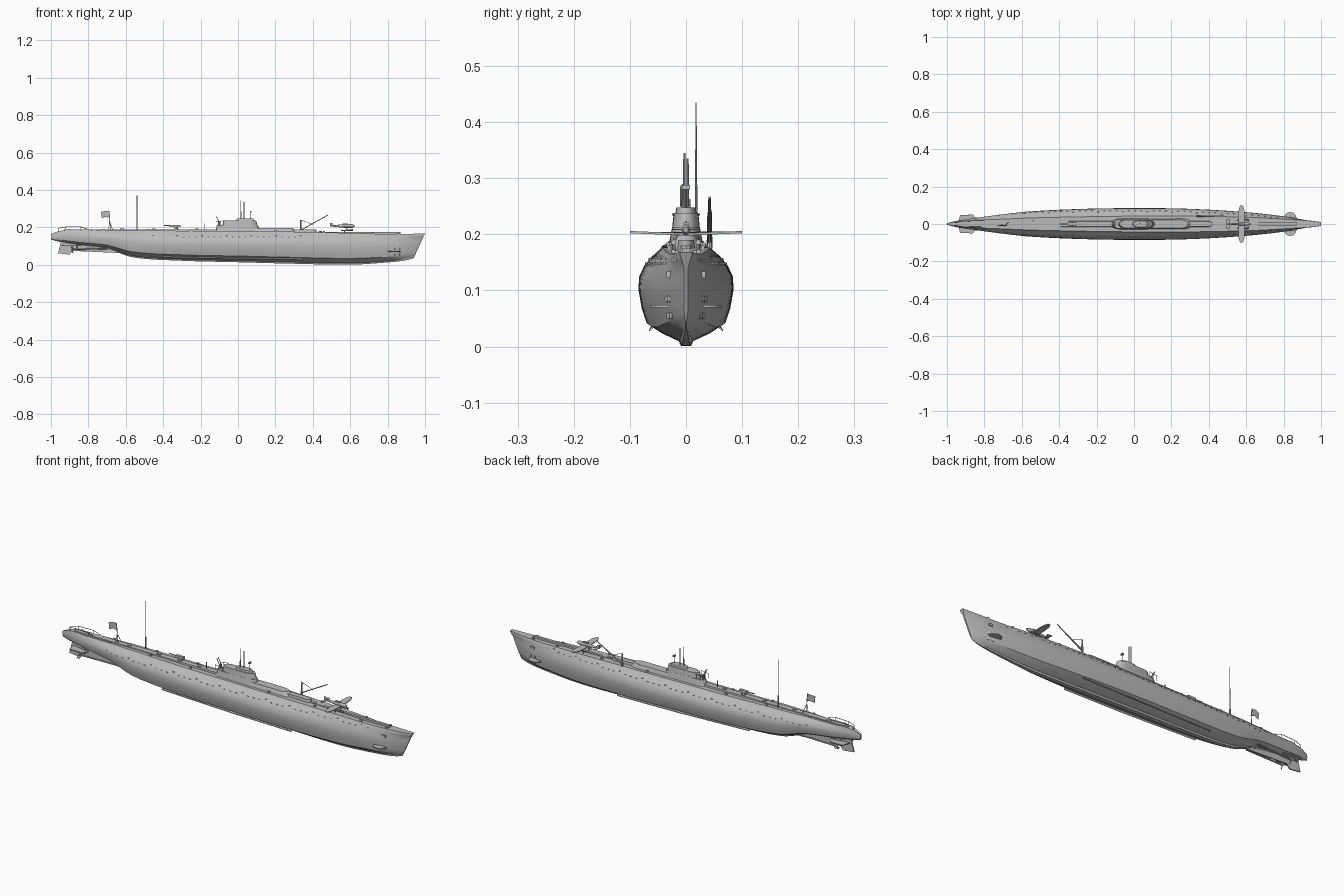
import bpy, bmesh, math
from mathutils import Vector

cube = bpy.data.objects.get("Cube")
if cube:
    bpy.data.objects.remove(cube, do_unlink=True)

grey = bpy.data.materials.new("hull grey")
grey.use_nodes = True
grey.diffuse_color = (0.5, 0.5, 0.5, 1)
grey.node_tree.nodes["Principled BSDF"].inputs["Base Color"].default_value = (0.5, 0.5, 0.5, 1)


def finish(name, bm, smooth=35):
    bmesh.ops.recalc_face_normals(bm, faces=bm.faces[:])
    mesh = bpy.data.meshes.new(name)
    bm.to_mesh(mesh)
    bm.free()
    mesh.materials.append(grey)
    ob = bpy.data.objects.new(name, mesh)
    bpy.context.collection.objects.link(ob)
    if smooth:
        bpy.ops.object.select_all(action="DESELECT")
        bpy.context.view_layer.objects.active = ob
        ob.select_set(True)
        bpy.ops.object.shade_smooth_by_angle(angle=math.radians(smooth))
    return ob


def loft(name, rings, smooth=35):
    bm = bmesh.new()
    rows = [[bm.verts.new(p) for p in ring] for ring in rings]
    n = len(rows[0])
    for a, b in zip(rows, rows[1:]):
        for i in range(n):
            j = (i + 1) % n
            bm.faces.new((a[i], a[j], b[j], b[i]))
    bm.faces.new(rows[0])
    bm.faces.new(rows[-1])
    return finish(name, bm, smooth)


def rod(name, a, b, r, r2=None, sides=8):
    a, b = Vector(a), Vector(b)
    q = (b - a).to_track_quat("Z", "Y")
    rings = []
    for p, rad in ((a, r), (b, r if r2 is None else r2)):
        rings.append([p + q @ Vector((rad * math.cos(math.tau * i / sides),
                                      rad * math.sin(math.tau * i / sides), 0)) for i in range(sides)])
    return loft(name, rings)


def box(name, centre, size):
    bm = bmesh.new()
    bmesh.ops.create_cube(bm, size=1)
    for v in bm.verts:
        v.co = Vector([c * s for c, s in zip(v.co, size)]) + Vector(centre)
    return finish(name, bm, 0)


def plate(name, outline, thick):
    """Thin slab: outline pushed along a thickness vector, centred."""
    t = Vector(thick) / 2
    return loft(name, [[Vector(p) - t for p in outline], [Vector(p) + t for p in outline]], 0)


def capsule(name, x0, x1, w0, w1, z0, z1, inset=0.0, y=0):
    """Upright house with rounded ends, narrowing upward."""
    def ring(z, k):
        w = w0 + (w1 - w0) * k
        pts = []
        for i in range(24):
            a = math.tau * i / 24
            cx = x1 - inset * k - 2 * w if math.cos(a) > 0 else x0 + inset * k + 2 * w
            pts.append((cx + 2 * w * math.cos(a), y + w * math.sin(a), z))
        return pts
    return loft(name, [ring(z0, 0), ring(z1, 1)])


# Hull stations: x, keel height, deck height, half beam, half deck
STATIONS = [
    (-1.0, .135, .165, .004, .003), (-.95, .122, .182, .017, .012), (-.85, .105, .184, .032, .020),
    (-.7, .085, .186, .052, .026), (-.56, .040, .186, .067, .032), (-.3, .022, .182, .080, .038),
    (0, .014, .180, .085, .042), (.3, .006, .177, .081, .042), (.6, .001, .170, .063, .036),
    (.8, .013, .164, .041, .026), (.9, .024, .166, .021, .018), (.94, .036, .169, .004, .010),
]


def station(x):
    for i in range(len(STATIONS) - 1):
        b, c = STATIONS[i], STATIONS[i + 1]
        if x <= c[0]:
            break
    a, d = STATIONS[max(i - 1, 0)], STATIONS[min(i + 2, len(STATIONS) - 1)]
    h = c[0] - b[0]
    t = (x - b[0]) / h
    out = []
    for k in range(1, 5):
        m0 = (c[k] - a[k]) / (c[0] - a[0]) * h
        m1 = (d[k] - b[k]) / (d[0] - b[0]) * h
        out.append((2*t**3 - 3*t*t + 1) * b[k] + (t**3 - 2*t*t + t) * m0
                   + (3*t*t - 2*t**3) * c[k] + (t**3 - t*t) * m1)
    return out


# Half section: share of beam (or deck), share of height
SHAPE = [(.13, 0), (.18, .05), (.6, .13), (.84, .20), (.93, .34), (1, .54), (.98, .67), (.88, .78)]


def half_section(x):
    zk, zd, w, d = station(x)
    pts = [(w * f, zk + (zd - zk) * h) for f, h in SHAPE]
    pts += [((w * .88 + d * 1.15) / 2 if w > d else d * .7, zk + (zd - zk) * .88), (d * 1.1, zk + (zd - zk) * .96), (d, zd)]
    return pts


def rake(x, z):
    return x + max(0, (x - .8) / .14) ** 2 * .06 * (z - .036) / .133


def side(x, z):
    pts = half_section(x)
    for (w0, z0), (w1, z1) in zip(pts, pts[1:]):
        if z0 <= z <= z1:
            return w0 + (w1 - w0) * (z - z0) / (z1 - z0)
    return pts[-1][0]


rings = []
for i in range(65):
    x = -1 + 1.94 * i / 64
    half = half_section(x)
    full = half + [(-w, z) for w, z in reversed(half)]
    rings.append([(rake(x, z), w, z) for w, z in full])
loft("hull", rings, 28)

# Deck casing and hangar
capsule("deck_walkway", -.93, .42, .016, .014, .175, .190)
capsule("hangar", -.14, .32, .030, .022, .172, .198, .03)
box("aircraft_catapult", (.62, 0, .171), (.50, .014, .010))

# Conning tower
capsule("tower_base", -.12, .115, .030, .025, .185, .212, .008)
capsule("tower_bridge", -.085, .105, .025, .022, .208, .238, .008)
capsule("bridge_screen", -.01, .085, .019, .017, .236, .248, .004)
for s in (-1, 1):
    rod("platform_rail", (-.118, s * .02, .232), (-.07, s * .024, .236), .0012)
    for k in range(3):
        rod("platform_stanchion", (-.115 + k * .02, s * .02, .208), (-.115 + k * .02, s * .02, .234), .0012)
    rod("tower_gun_barrel", (-.10, s * .006, .228), (-.118, s * .006, .262), .0016)
rod("tower_gun_mount", (-.10, 0, .208), (-.10, 0, .232), .006)
for x, y, top in ((.015, -.003, .345), (.032, .003, .335)):
    rod("periscope", (x, y, .24), (x, y, top), .0028, .0018)
rod("sight_post", (.068, 0, .245), (.068, 0, .284), .0014)
box("sight_head", (.068, 0, .284), (.010, .014, .008))

# Masts and ensign
rod("radio_mast_foot", (-.54, .018, .18), (-.54, .018, .22), .004)
rod("radio_mast", (-.54, .018, .20), (-.54, .018, .435), .0028, .0008)
rod("aft_post", (-.18, 0, .185), (-.18, 0, .222), .0015)
for dx in (-.012, .012):
    rod("flag_leg", (-.68 + dx, dx, .18), (-.687, -.006, .235), .0013)
rod("flag_pole", (-.68, -.006, .18), (-.692, -.006, .29), .0015)
plate("flag", [(-.683, -.008, .25), (-.705, -.004, .257), (-.728, -.010, .25),
               (-.732, -.010, .283), (-.708, -.004, .289), (-.688, -.008, .288)], (0, .002, 0))

# Deck gun
rod("gun_pedestal", (-.33, 0, .18), (-.33, 0, .206), .012, .009)
box("gun_breech", (-.33, 0, .208), (.045, .014, .012))
rod("gun_barrel", (-.35, 0, .208), (-.395, 0, .211), .0035, .002)

# Aircraft crane
foot, head = Vector((.335, .042, .175)), Vector((.48, .042, .266))
rod("crane_post", foot, (.335, .042, .24), .005, .004)
for dy in (-.003, .003):
    rod("crane_jib", foot + Vector((0, dy, .01)), head, .0022)
rod("crane_stay", (.335, .042, .24), (.40, .042, .217), .0012)

# Floatplane, nose toward the bow
body = []
for x, r in ((.495, .002), (.53, .006), (.575, .010), (.61, .010), (.622, .005)):
    body.append([(x, r * .8 * math.cos(math.tau * i / 12), .208 + r * math.sin(math.tau * i / 12)) for i in range(12)])
loft("plane_fuselage", body)
wing = []
for k in range(-6, 7):
    c = .017 * (1 - abs(k / 6) ** 6 * .6)
    wing.append((.575 + c, k / 60))
outline = [(x, y, .200 + abs(y) * .04) for x, y in wing] + \
          [(1.15 - x, y, .200 + abs(y) * .04) for x, y in reversed(wing)]
plate("plane_wing", outline, (0, 0, .004))
plate("tailplane", [(.495, -.026, .209), (.512, -.024, .209), (.512, .024, .209), (.495, .026, .209)], (0, 0, .002))
plate("tail_fin", [(.492, 0, .208), (.515, 0, .208), (.503, 0, .225), (.493, 0, .225)], (0, .002, 0))
for s in (-1, 1):
    rod("plane_float", (.55, s * .022, .184), (.615, s * .022, .186), .002, .005)
    rod("float_strut", (.585, s * .022, .186), (.58, s * .012, .203), .0015)
    rod("catapult_support", (.57, s * .022, .165), (.57, s * .022, .184), .003)
canopy = box("plane_canopy", (.573, 0, .217), (.030, .009, .008))

# Stern and bow diving planes, propellers, anchors, bilge keels
for s in (-1, 1):
    plate("stern_plane", [(-.94, s * .005, .105), (-.93, s * .048, .105), (-.86, s * .050, .105), (-.84, s * .02, .105)], (0, 0, .005))
    rod("shaft", (-.68, s * .034, .088), (-.885, s * .030, .083), .004)
    rod("shaft_strut", (-.86, s * .030, .083), (-.86, s * .012, .115), .003)
    for k in range(3):
        a = math.tau * k / 3
        u, v = math.cos(a), math.sin(a)
        pts = [(-.885 + f * .006, s * .030 + r * u - f * .006 * v, .083 + r * v + f * .006 * u)
               for r, f in ((.002, -.4), (.018, -1), (.020, .6), (.002, .4))]
        plate("propeller_blade", pts, (.002, 0, 0))
    arc = [(.835 + .034 * math.cos(math.pi * k / 8), s * (.03 + .034 * math.sin(math.pi * k / 8)), .072) for k in range(9)]
    plate("bow_plane", arc, (0, 0, .005))
    y = side(.85, .12)
    box("anchor", (.855, s * y, .128), (.02, .008, .012))
    for x in (.84, .865):
        for z in (.055, .085):
            rod("torpedo_door", (x, s * (side(x, z) - .005), z), (x + .004, s * (side(x, z) + .002), z), .006)
    strip = [(x, s * (side(x, z) - .004), z) for x, z in ((-.4, .048), (0, .040), (.35, .036))]
    outer = [(x, y + s * .008, z - .007) for x, y, z in reversed(strip)]
    plate("bilge_keel", strip + outer, (0, 0, .004))
plate("rudder", [(-.962, 0, .062), (-.90, 0, .055), (-.885, 0, .075), (-.87, 0, .115), (-.945, 0, .13)], (0, .006, 0))
plate("skeg", [(-.89, 0, .075), (-.60, 0, .062), (-.60, 0, .11), (-.89, 0, .125)], (0, .008, 0))

# Limber holes along both sides, seated on the plating
for s in (-1, 1):
    for i in range(46):
        x = -.72 + i * .033
        z = .148 + (.008 if i % 4 == 0 else 0)
        box("limber_hole", (x, s * side(x, z), z), (.008, .004, .003))

# Deck fittings and railings
for s in (-1, 1):
    for x in (-.9, -.72, -.48, -.25, .2, .46, .72, .86):
        box("deck_bollard", (x, s * station(x)[3] * .75, station(x)[1] + .002), (.012, .006, .010))
    rail = [(-.96, .006, .196), (-.92, .014, .203), (-.84, .018, .203), (-.80, .018, .19)]
    for a, b in zip(rail, rail[1:]):
        rod("stern_rail", (a[0], s * a[1], a[2]), (b[0], s * b[1], b[2]), .0014)
        rod("stern_stanchion", (a[0], s * a[1], .175), (a[0], s * a[1], a[2]), .0014)
for x in (-.62, -.45, -.22, .44):
    rod("deck_hatch", (x, 0, .17), (x, 0, .195 if x < 0 else .180), .010)
